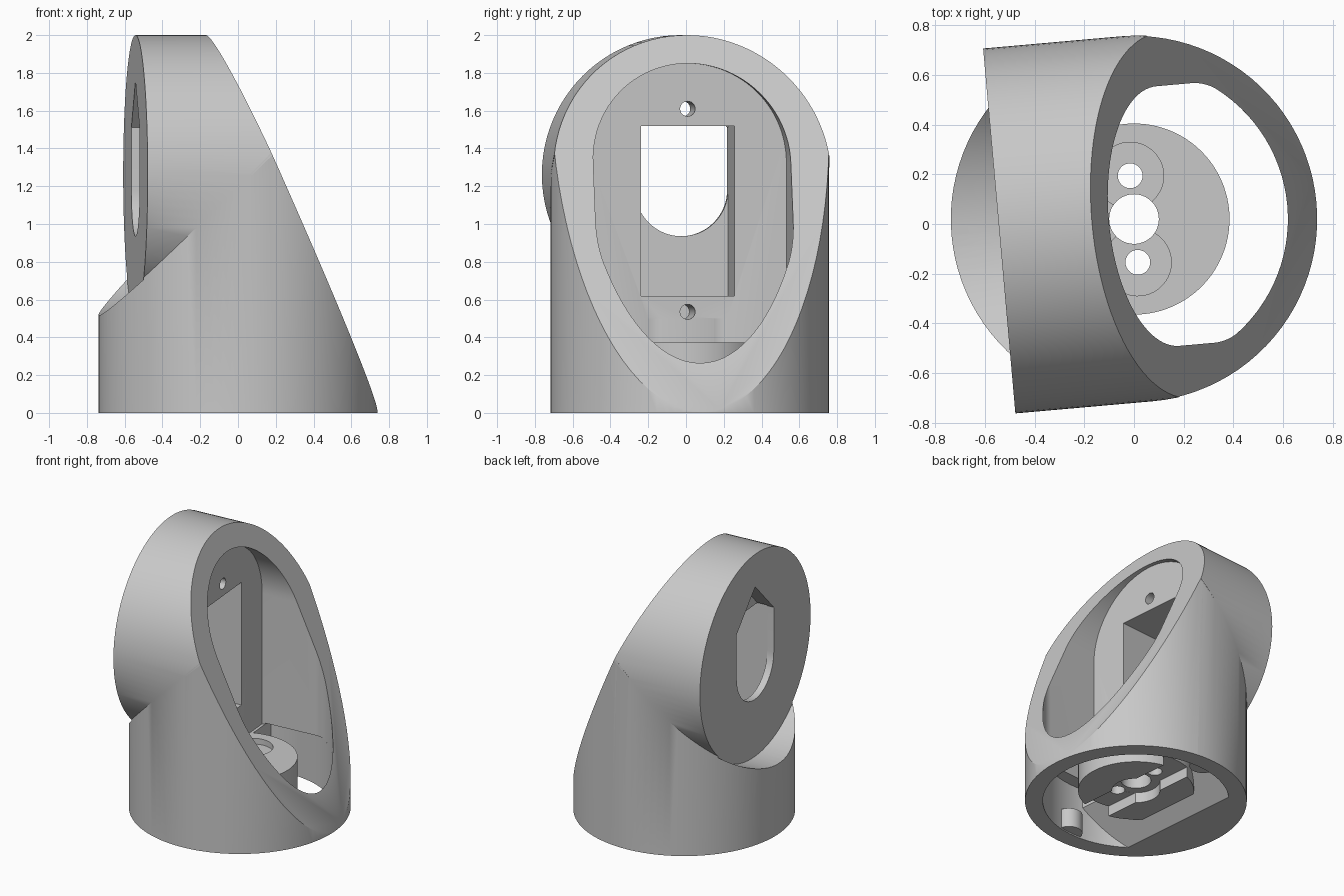
import bpy, bmesh, math
from mathutils import Vector

if "Cube" in bpy.data.objects:
    bpy.data.objects.remove(bpy.data.objects["Cube"])

R, CZ = 0.738, 1.262          # pipe radius, height of the horizontal axis
BACK, WALL = -0.545, -0.13    # outer and inner plane of the mounting wall
TURN = math.radians(5.05)

grey = bpy.data.materials.new("grey plastic")
grey.diffuse_color = (0.58, 0.58, 0.58, 1)
grey.use_nodes = True
grey.node_tree.nodes["Principled BSDF"].inputs["Base Color"].default_value = grey.diffuse_color


def prism(name, pts, axis, lo, hi):
    """Extrude a 2D outline: axis x uses (y, z), y uses (x, z), z uses (x, y)."""
    place = {"x": lambda p, d: (d, p[0], p[1]),
             "y": lambda p, d: (p[0], d, p[1]),
             "z": lambda p, d: (p[0], p[1], d)}[axis]
    bm = bmesh.new()
    face = bm.faces.new([bm.verts.new(place(p, lo)) for p in pts])
    ext = bmesh.ops.extrude_face_region(bm, geom=[face])
    move = Vector(place((0, 0), hi - lo))
    bmesh.ops.translate(bm, vec=move, verts=[v for v in ext["geom"] if isinstance(v, bmesh.types.BMVert)])
    bmesh.ops.recalc_face_normals(bm, faces=bm.faces)
    me = bpy.data.meshes.new(name)
    bm.to_mesh(me)
    bm.free()
    me.materials.append(grey)
    ob = bpy.data.objects.new(name, me)
    bpy.context.collection.objects.link(ob)
    return ob


def arc(cx, cy, r, a0=0, a1=360, n=96):
    full = a1 - a0 == 360
    steps = n if full else n + 1
    return [(cx + r * math.cos(math.radians(a0 + (a1 - a0) * i / n)),
             cy + r * math.sin(math.radians(a0 + (a1 - a0) * i / n))) for i in range(steps)]


def combine(ob, tool, op):
    mod = ob.modifiers.new("bool", "BOOLEAN")
    mod.operation, mod.object, mod.solver = op, tool, "EXACT"
    bpy.context.view_layer.objects.active = ob
    bpy.ops.object.modifier_apply(modifier=mod.name)
    bpy.data.objects.remove(tool)
    return ob


def cut(ob, tool):
    return combine(ob, tool, "DIFFERENCE")


def clip(ob, tool):
    return combine(ob, tool, "INTERSECT")


def slant(z):                 # sloping front opening plane
    return 0.74 - 0.455 * z


# Upright pipe, mitred at the back and sliced at the front
body = prism("elbow_housing", arc(0, 0, R), "z", 0, 1.8)
clip(body, prism("side", [(-1, -0.1), (slant(-0.1), -0.1), (slant(1.378), 1.378),
                          (BACK + 0.1, CZ + BACK + 0.1), (BACK + 0.1, 1.0), (-1, 1.0)], "y", -1, 1))
# Hollowed ledge behind the mounting wall
cut(body, prism("clearance", arc(0, CZ, R + 0.008), "x", -1, BACK))

# Horizontal pipe ending in the mounting wall
head = prism("head", arc(0, CZ, R), "x", BACK, 0.5)
clip(head, prism("side", [(-1, 0.3), (0, 0.3), (0, 1.25), (slant(1.365), 1.365),
                          (slant(2.2), 2.2), (-1, 2.2)], "y", -1, 1))
combine(body, head, "UNION")

# Upper cavity: arched slot inside the round wall, with rounded corners
W, F = 0.525, 0.17
fy = W - F
fx = math.sqrt((0.62 - F) ** 2 - fy ** 2)
fa = math.degrees(math.atan2(fy, fx))
cavity = prism("cavity", [(-W, 0.37), (W, 0.37)] + arc(0, 1.325, W, 0, 180, 48), "x", WALL, 1)
outline = (arc(0, 0, 0.62, -fa, fa, 48) + arc(fx, fy, F, fa, 90, 12)[1:] +
           [(-1, W), (-1, -W)] + arc(fx, -fy, F, -90, -fa, 12)[:-1])
clip(cavity, prism("bore", outline, "z", 0.1, 2.2))
cut(body, cavity)

# Lower cavity with sloped support beneath the floor
lower = prism("lower", arc(0, 0, 0.62), "z", -0.02, 0.38)
clip(lower, prism("ramp", [(-0.40, -0.1), (0.9, -0.1), (0.9, 0.5), (-0.11, 0.5),
                           (-0.11, 0.24), (-0.40, 0)], "y", -1, 1))
cut(body, lower)

# Motor pocket, rear window with pointed roof, screw holes
cut(body, prism("pocket", [(-0.248, 0.62), (0.248, 0.62), (0.248, 1.52), (-0.248, 1.52)], "x", BACK + 0.05, 0))
cut(body, prism("window", arc(0, 1.182, 0.247, 180, 360, 32) + [(0.247, 1.51), (0, 1.76), (-0.247, 1.51)],
                "x", -1, BACK + 0.12))
for z in (0.535, 1.61):
    cut(body, prism("screw", arc(0, z, 0.04, n=24), "x", BACK + 0.07, 0))

# Round mounting boss joined to the floor
combine(body, prism("boss", arc(0, 0, 0.385), "z", 0.08, 0.372), "UNION")
# Arm slot underneath with a wider middle, hub hole, screw holes with counterbores
cut(body, prism("slot", [(-0.11, -0.42), (0.11, -0.42), (0.11, 0.42), (-0.11, 0.42)], "z", -0.1, 0.155))
cut(body, prism("slot_middle", arc(0, 0, 0.16, n=48), "z", -0.1, 0.156))
cut(body, prism("hub", arc(0, 0, 0.1, n=48), "z", 0, 0.6))
for s in (-1, 1):
    cut(body, prism("bore", arc(0, s * 0.175, 0.135, n=48), "z", 0.33, 0.5))
    cut(body, prism("hole", arc(0, s * 0.175, 0.05, n=32), "z", 0, 0.6))
    # Small locating lugs on the inner wall
    combine(body, prism("lug", arc(0, s * 0.63, 0.09, n=32), "z", 0.01, 0.15), "UNION")

body.rotation_euler.z = TURN
body.location = (0, 0.02, 0)
body.select_set(True)
bpy.context.view_layer.objects.active = body
bpy.ops.object.shade_smooth_by_angle(angle=math.radians(30))
